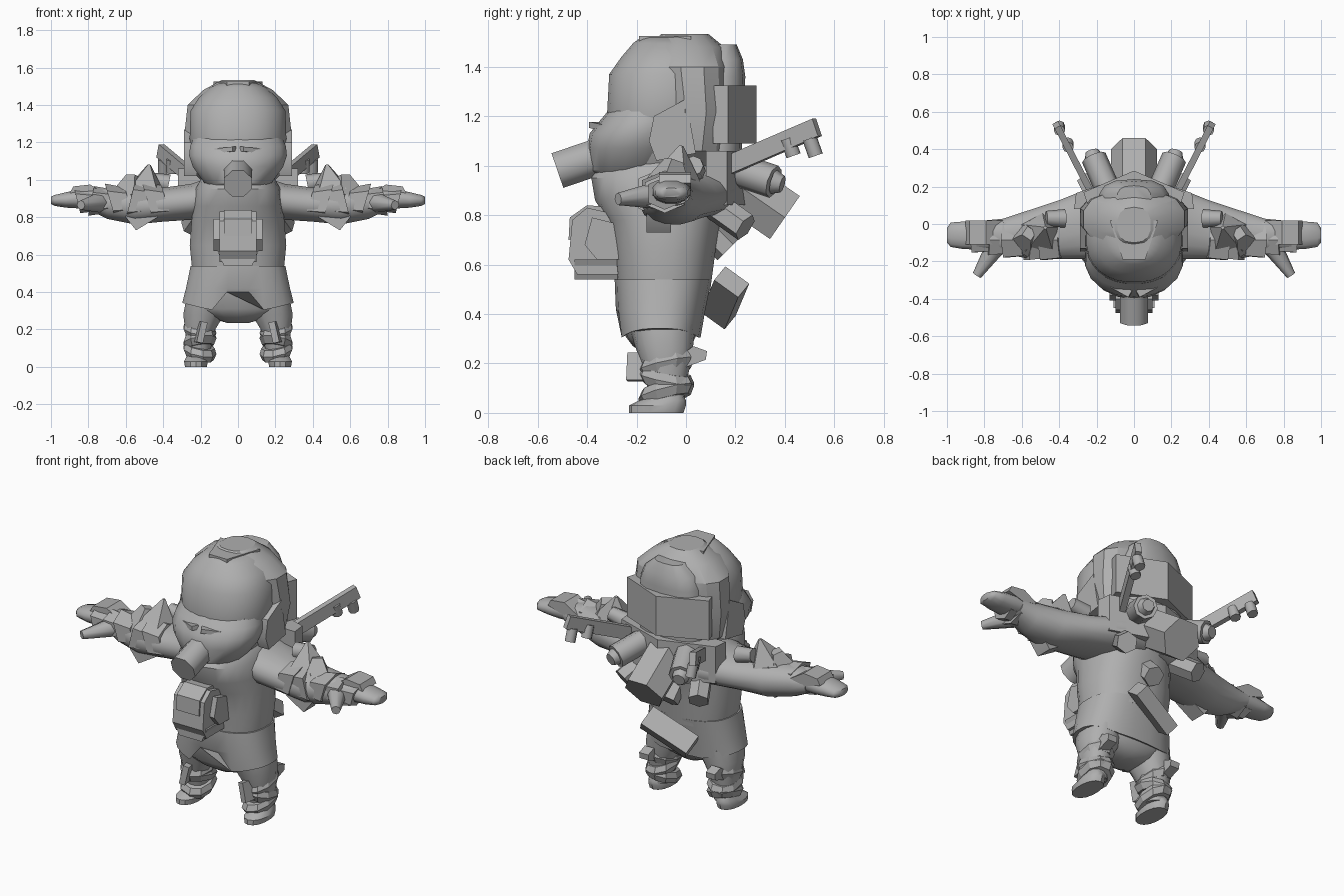
import bpy, bmesh, math
from mathutils import Vector, Matrix

grey = bpy.data.materials.new("plain_grey")
grey.diffuse_color = (0.43, 0.43, 0.43, 1)


def finish(name, bm, mirror=False, angle=35):
    """Turn a bmesh into a named object, optionally mirrored across x."""
    bmesh.ops.recalc_face_normals(bm, faces=bm.faces)
    me = bpy.data.meshes.new(name)
    bm.to_mesh(me)
    bm.free()
    me.materials.append(grey)
    for p in me.polygons:
        p.use_smooth = True
    me.set_sharp_from_angle(angle=math.radians(angle))
    ob = bpy.data.objects.new(name, me)
    bpy.context.collection.objects.link(ob)
    if mirror:
        ob.modifiers.new("mirror", "MIRROR").use_mirror_merge = False
    return ob


def loft(name, axis, rings, n=16, power=1.0, mirror=False, angle=35, shift=None):
    """Rings are (position, low1, high1, low2, high2) across the given axis."""
    bm = bmesh.new()
    loops = []
    for t, a0, a1, b0, b1 in rings:
        loop = []
        for i in range(n):
            w = 2 * math.pi * (i + 0.5) / n
            c, s = math.cos(w), math.sin(w)
            u = (a0 + a1) / 2 + (a1 - a0) / 2 * math.copysign(abs(c) ** power, c)
            v = (b0 + b1) / 2 + (b1 - b0) / 2 * math.copysign(abs(s) ** power, s)
            co = Vector((u, v, t) if axis == "z" else (t, u, v))
            if shift:
                co = shift(co)
            loop.append(bm.verts.new(co))
        loops.append(loop)
    for lo, hi in zip(loops, loops[1:]):
        for i in range(n):
            j = (i + 1) % n
            bm.faces.new((lo[i], lo[j], hi[j], hi[i]))
    bm.faces.new(loops[0])
    bm.faces.new(loops[-1])
    return finish(name, bm, mirror, angle)


def rod(name, p0, p1, r0, r1=None, n=8, mirror=False, turn=0):
    """Cylinder or cone between two points."""
    p0, p1 = Vector(p0), Vector(p1)
    bm = bmesh.new()
    m = (Matrix.Translation((p0 + p1) / 2) @ (p1 - p0).to_track_quat("Z", "Y").to_matrix().to_4x4()
         @ Matrix.Rotation(math.radians(turn), 4, "Z"))
    bmesh.ops.create_cone(bm, cap_ends=True, segments=n, radius1=r0,
                          radius2=r0 if r1 is None else r1, depth=(p1 - p0).length, matrix=m)
    return finish(name, bm, mirror, 50 if n > 6 else 30)


def prism(name, pts, axis, lo, hi, mirror=False):
    """Extrude a polygon along z (points x,y), x (points y,z) or y (points x,z)."""
    place = {"z": lambda p, t: (p[0], p[1], t), "x": lambda p, t: (t, p[0], p[1]),
             "y": lambda p, t: (p[0], t, p[1])}[axis]
    bm = bmesh.new()
    a = [bm.verts.new(place(p, lo)) for p in pts]
    b = [bm.verts.new(place(p, hi)) for p in pts]
    bm.faces.new(a)
    bm.faces.new(b)
    for i in range(len(pts)):
        j = (i + 1) % len(pts)
        bm.faces.new((a[i], a[j], b[j], b[i]))
    return finish(name, bm, mirror)


def bar(name, p0, p1, wide, tall, mirror=False, roll=0):
    """Rectangular bar between two points."""
    p0, p1 = Vector(p0), Vector(p1)
    bm = bmesh.new()
    m = (Matrix.Translation((p0 + p1) / 2) @ (p1 - p0).to_track_quat("Y", "Z").to_matrix().to_4x4()
         @ Matrix.Rotation(roll, 4, "Y") @ Matrix.Diagonal((wide, (p1 - p0).length, tall, 1)))
    bmesh.ops.create_cube(bm, size=1, matrix=m)
    return finish(name, bm, mirror)


# Torso and shorts
loft("torso", "z", [(.50, -.245, .245, -.28, .10), (.65, -.26, .26, -.295, .12),
                    (.78, -.25, .25, -.32, .14), (.86, -.24, .24, -.37, .17),
                    (.95, -.23, .23, -.385, .2), (1.02, -.19, .19, -.34, .2),
                    (1.07, -.12, .12, -.25, .18)], 24, .85)


def front_opening(co):
    if co.z < .38 and co.y < -.12 and abs(co.x) < .11:
        co.z = .40
    elif co.z < .38:
        co.z += max(0, abs(co.x) - .15) * .25
    return co


loft("shorts", "z", [(.305, -.30, .30, -.27, .06), (.42, -.28, .28, -.285, .08),
                     (.54, -.255, .255, -.29, .105)], 24, .8, shift=front_opening)
loft("pelvis", "z", [(.235, -.06, .06, -.16, -.02), (.27, -.17, .17, -.215, .02),
                     (.31, -.25, .25, -.245, .04), (.42, -.25, .25, -.265, .06)], 18, .8, angle=50)

# Legs, wraps, knee plates and feet
loft("leg", "z", [(.04, .15, .27, -.14, -.01), (.12, .14, .28, -.16, .0),
                  (.20, .12, .285, -.18, .02), (.28, .07, .295, -.21, .03),
                  (.36, .05, .28, -.23, .04)], 14, .9, True)
for z, tilt in [(.08, .25), (.135, -.2), (.19, .22)]:
    loft("leg_wrap", "z", [(z - .03, .13, .28, -.175, .02), (z + .005, .115, .295, -.195, .035),
                           (z + .035, .125, .285, -.18, .02)], 9, .9, True, 20,
         shift=lambda c, t=tilt: Vector((c.x, c.y, c.z + (c.y + .08) * t + (c.x - .2) * t * .8)))
bar("knee_plate", (.215, -.185, .13), (.19, -.18, .24), .11, .035, True)
prism("wrap_flap", [(-.04, .17), (.08, .215), (.085, .25), (.03, .27), (-.04, .22)], "x", .19, .25, True)
loft("foot", "z", [(0, .165, .285, -.23, -.01), (.03, .16, .29, -.23, -.0),
                   (.05, .17, .28, -.19, .0), (.07, .18, .27, -.13, -.01)], 14, .9, True)

# Shoulders, arms and hands
loft("arm", "x", [(.05, -.2, .25, .80, 1.05), (.25, -.19, .19, .785, .98),
                  (.40, -.19, .13, .775, .96), (.55, -.19, .08, .76, .96),
                  (.70, -.16, .03, .79, .96), (.80, -.13, .02, .84, .95)], 16, .9, True)
loft("hand", "x", [(.74, -.14, .02, .85, .95), (.84, -.14, .02, .845, .95),
                   (.92, -.135, .015, .85, .935), (.98, -.125, .01, .86, .92),
                   (1.0, -.10, -.02, .87, .91)], 12, .9, True, 50)
rod("thumb", (.74, -.12, .88), (.84, -.275, .865), .055, .025, 8, True)
for x, r, t in [(.44, .115, .3), (.53, .115, -.25), (.64, .10, .3), (.74, .085, -.2), (.815, .07, .25)]:
    loft("arm_wrap", "x", [(x - .055, -.09 - r * .9, -.09 + r, .89 - r * .8, .89 + r * .7),
                           (x + .045, -.09 - r, -.09 + r * 1.1, .885 - r * .9, .89 + r * .9)],
         6, .8, True, 20, shift=lambda c, t=t: Vector((c.x + (c.z - .89) * t, c.y, c.z)))
rod("shoulder_spike", (.50, -.05, .92), (.475, -.02, 1.08), .13, .01, 5, True)
rod("arm_spike", (.58, -.08, .9), (.56, -.05, 1.02), .11, .04, 4, True, 45)
prism("elbow_flap", [(.43, .80), (.545, .73), (.60, .80), (.62, .88), (.45, .9)], "y", -.16, -.06, True)
rod("shoulder_knob", (.37, .03, .98), (.47, .03, 1.0), .05, .04, 8, True)
prism("forearm_plate", [(.70, .92), (.79, .975), (.88, .965), (.90, .93), (.8, .9)], "y", -.11, .02, True)

# Head: smooth dome, angular hood, cheek flaps and mask
loft("head", "z", [(.98, -.18, .18, -.30, .05), (1.10, -.24, .24, -.32, .12),
                   (1.22, -.26, .26, -.32, .15), (1.37, -.255, .255, -.312, .15),
                   (1.44, -.21, .21, -.262, .13), (1.495, -.15, .15, -.215, .1),
                   (1.518, -.10, .10, -.185, .08)], 28, .9, angle=50)
loft("hood", "z", [(.98, -.18, .18, -.14, .15), (1.06, -.27, .27, -.13, .17),
                   (1.22, -.295, .295, -.10, .18), (1.40, -.275, .275, -.13, .18),
                   (1.48, -.19, .19, -.15, .155), (1.533, -.09, .09, -.10, .09)], 14, .8, angle=28)
loft("hood_back", "z", [(1.05, -.20, .20, .0, .225), (1.36, -.19, .19, .0, .24),
                        (1.43, -.16, .16, .02, .23), (1.49, -.09, .09, .08, .205)], 14, .75, angle=40)
prism("hood_peak", [(-.13, .02), (-.06, -.19), (.06, -.19), (.13, .02)], "z", 1.50, 1.525)
prism("cheek_flap", [(-.12, 1.02), (-.15, 1.10), (-.13, 1.20), (.0, 1.27), (.04, 1.05)],
      "x", .22, .288, True)
loft("mask", "z", [(.92, -.10, .10, -.32, -.12), (.98, -.18, .18, -.385, -.05),
                   (1.07, -.245, .245, -.40, .0), (1.13, -.265, .265, -.39, .02),
                   (1.18, -.26, .26, -.35, .02), (1.225, -.24, .24, -.312, .0)], 18, .95, angle=30)
bar("brow_fold", (.02, -.375, 1.165), (.19, -.28, 1.145), .04, .025, True)
rod("snout", (0, -.33, 1.045), (0, -.52, .98), .08, .08, 8, turn=22.5)

# Box on the back of the head
prism("head_pack", [(-.25, .11), (.25, .11), (.27, .17), (0, .285), (-.27, .17)], "z", 1.09, 1.325)

# Chest pouch with flap and base
prism("chest_pouch", [(-.27, .56), (-.44, .56), (-.475, .62), (-.46, .78), (-.40, .83), (-.27, .80)],
      "x", -.10, .10)
prism("pouch_flap", [(-.28, .72), (-.475, .70), (-.47, .79), (-.40, .84), (-.28, .83)], "x", -.075, .075)
prism("pouch_sides", [(-.26, .62), (-.36, .62), (-.41, .68), (-.38, .79), (-.26, .76)], "x", -.13, .13)
prism("pouch_base", [(-.11, .62), (-.075, .54), (.075, .54), (.11, .62)], "y", -.45, -.27)

# Back harness and canisters
prism("harness", [(-.32, .08), (.32, .08), (.31, .165), (0, .27), (-.31, .165)], "z", .84, 1.06)
rod("main_canister", (0, .14, .97), (0, .40, .79), .122, .122, 6, turn=30)
rod("side_canister", (.13, .16, 1.0), (.215, .355, .935), .068, .068, 8, True)
rod("canister_cap", (.215, .355, .935), (.225, .39, .925), .05, .035, 8, True)
rod("low_canister", (.18, .10, .85), (.25, .24, .75), .06, .06, 6, True)
rod("waist_canister", (0, .08, .75), (0, .17, .66), .06, .06, 6)

# Angled rails with small pegs
bar("rail", (.23, .17, 1.00), (.415, .53, 1.155), .035, .075, True)
for y in (.41, .50):
    x = .23 + (y - .17) * .51
    rod("rail_peg", (x, y, 1.11), (x, y + .025, 1.04), .03, .03, 8, True)

# Slanted box hanging behind the shorts
bar("hip_case", (.13, .185, .53), (-.13, .13, .40), .12, .08, roll=.7)
